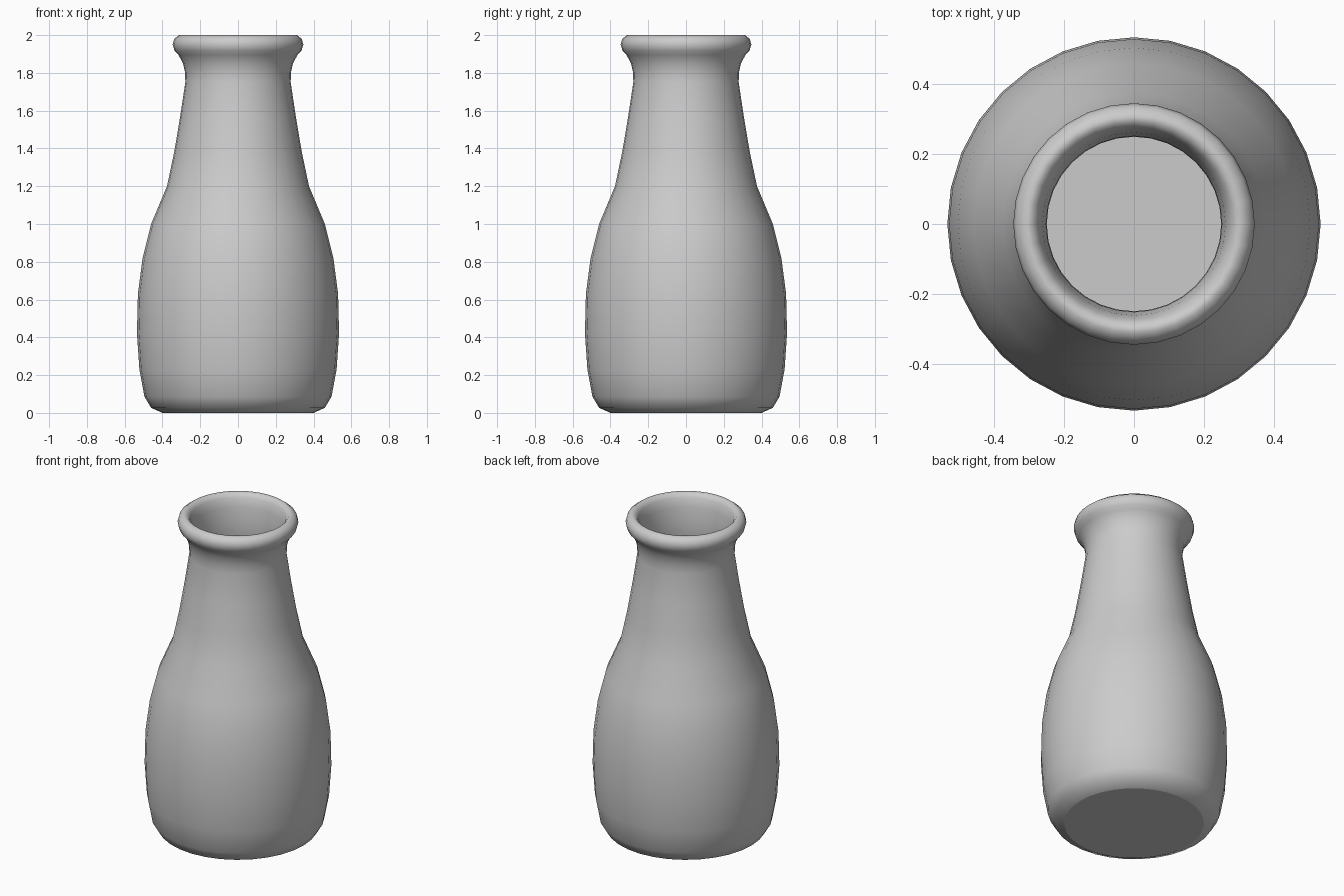
import bpy, bmesh, math

if "Cube" in bpy.data.objects:
    bpy.data.objects.remove(bpy.data.objects["Cube"])

SEGMENTS = 32

# (radius, height) from the base edge up the outside to the lip
outer = [(0.40, 0.0), (0.46, 0.027), (0.495, 0.085), (0.522, 0.23), (0.535, 0.42),
         (0.53, 0.63), (0.505, 0.82), (0.46, 1.0), (0.376, 1.2), (0.338, 1.38),
         (0.306, 1.57), (0.279, 1.75), (0.28, 1.80), (0.291, 1.85), (0.315, 1.895),
         (0.336, 1.917), (0.346, 1.95), (0.338, 1.98), (0.312, 2.0)]
# rolled lip, then down the inside to the floor
inner = [(0.293, 1.998), (0.275, 1.975), (0.262, 1.92), (0.252, 1.84), (0.25, 1.76),
         (0.276, 1.57), (0.308, 1.38), (0.346, 1.19), (0.43, 0.99), (0.475, 0.81),
         (0.50, 0.63), (0.505, 0.42), (0.492, 0.23), (0.465, 0.09), (0.44, 0.055),
         (0.39, 0.035)]


def lathe(name, profile):
    """Revolve a profile around z and cap both ends."""
    bm = bmesh.new()
    rings = []
    for r, z in profile:
        rings.append([bm.verts.new((r * math.cos(2 * math.pi * i / SEGMENTS),
                                    r * math.sin(2 * math.pi * i / SEGMENTS), z))
                      for i in range(SEGMENTS)])
    for a, b in zip(rings, rings[1:]):
        for i in range(SEGMENTS):
            j = (i + 1) % SEGMENTS
            bm.faces.new((a[i], a[j], b[j], b[i])).smooth = True
    # flat underside and inside floor
    for cap in (rings[0][::-1], rings[-1]):
        face = bm.faces.new(cap)
        for edge in face.edges:
            edge.smooth = False
    bmesh.ops.recalc_face_normals(bm, faces=bm.faces)
    mesh = bpy.data.meshes.new(name)
    bm.to_mesh(mesh)
    bm.free()
    obj = bpy.data.objects.new(name, mesh)
    bpy.context.collection.objects.link(obj)
    return obj


# Hollow bottle
lathe("bottle", outer + inner)
